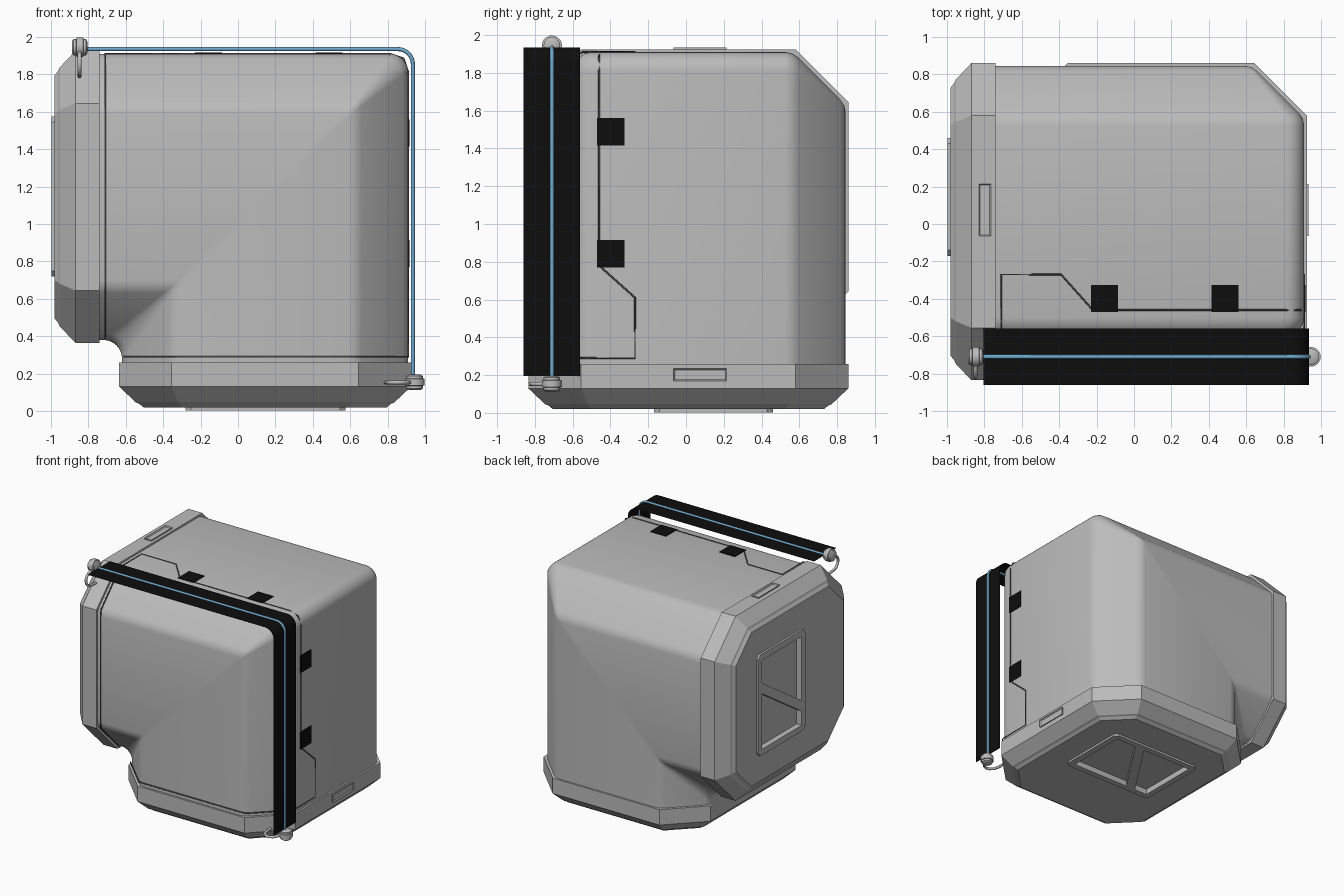
import bpy, bmesh, math
from mathutils import Vector

if "Cube" in bpy.data.objects:
    bpy.data.objects.remove(bpy.data.objects["Cube"])


def material(name, rgb):
    m = bpy.data.materials.new(name)
    m.diffuse_color = (*rgb, 1)
    m.use_nodes = True
    m.node_tree.nodes["Principled BSDF"].inputs["Base Color"].default_value = m.diffuse_color
    return m


GREY = material("grey shell", (0.50, 0.50, 0.50))
SEAM = material("dark seam", (0.08, 0.08, 0.08))
BLACK = material("black", (0.004, 0.004, 0.004))
BLUE = material("blue", (0.16, 0.40, 0.62))


# The duct is symmetric: swapping x+1 with z turns the lower end into the left end
def swap(p):
    return Vector((p[2] - 1, p[1], p[0] + 1))


def mesh_object(name, bm, mat, swapped=False, smooth=None):
    bm = bm.copy()
    if swapped:
        for v in bm.verts:
            v.co = swap(v.co)
    bmesh.ops.recalc_face_normals(bm, faces=bm.faces)
    me = bpy.data.meshes.new(name)
    bm.to_mesh(me)
    me.materials.append(mat)
    ob = bpy.data.objects.new(name, me)
    bpy.context.collection.objects.link(ob)
    if smooth:
        bpy.ops.object.select_all(action='DESELECT')
        ob.select_set(True)
        bpy.context.view_layer.objects.active = ob
        bpy.ops.object.shade_smooth_by_angle(angle=math.radians(smooth))
    return ob


def pair(name, bm, mat, smooth=None):
    return [mesh_object("lower_" + name, bm, mat, False, smooth),
            mesh_object("side_" + name, bm, mat, True, smooth)]


def loft(rings, closed=True, caps=True):
    bm = bmesh.new()
    vs = [[bm.verts.new(p) for p in r] for r in rings]
    n = len(rings[0])
    for a, b in zip(vs, vs[1:]):
        for i in range(n if closed else n - 1):
            j = (i + 1) % n
            bm.faces.new((a[i], a[j], b[j], b[i]))
    if caps:
        bm.faces.new(vs[0])
        bm.faces.new(vs[-1])
    return bm


def tube(name, pts, radius, mat):
    cu = bpy.data.curves.new(name, 'CURVE')
    cu.dimensions = '3D'
    cu.bevel_depth = radius
    cu.bevel_resolution = 2
    cu.use_fill_caps = True
    sp = cu.splines.new('POLY')
    sp.points.add(len(pts) - 1)
    for q, p in zip(sp.points, pts):
        q.co = (*p, 1)
    sp.use_smooth = True
    cu.materials.append(mat)
    bpy.context.collection.objects.link(bpy.data.objects.new(name, cu))


def octagon(x0, x1, y0, y1, c):
    return [(x0 + c, y0), (x1 - c, y0), (x1, y0 + c), (x1, y1 - c),
            (x1 - c, y1), (x0 + c, y1), (x0, y1 - c), (x0, y0 + c)]


def bend(corner_x, r, start, n=8):
    """Path from the left end, round the corner, down to the lower end."""
    cx, cz = corner_x - r, corner_x + 1 - r
    arc = [(cx + r * math.sin(t), cz + r * math.cos(t))
           for t in (math.pi / 2 * i / n for i in range(n + 1))]
    return [(start - 1, corner_x + 1)] + arc + [(corner_x, start)]


# Bent octagonal body with softened long edges
prof = [Vector(p) for p in octagon(0, 1.53, -0.82, 0.845, 0.28)]
soft = []
for i, p in enumerate(prof):
    a = p + (prof[i - 1] - p).normalized() * 0.04
    b = p + (prof[(i + 1) % 8] - p).normalized() * 0.04
    soft += [a, (a + b + 2 * p) / 4, b]
lines = []
for d, y in soft:
    r = max(0.02, 0.1 - 0.08 * min(d, 1.53 - d) / 0.28)
    lines.append([(x, y, z) for x, z in bend(0.91 - d, r, 0.2)])
mesh_object("bent_body", loft(list(zip(*lines))), GREY, smooth=40)

# Tapered end collars, each with a raised plate and two cut windows
rings = []
for h, inset in ((0.26, 0), (0.13, 0), (0.045, 0.09), (0.04, 0.105), (0.02, 0.13)):
    o = octagon(-0.635 + inset, 0.925 - inset, -0.835 + inset, 0.86 - inset,
                0.28 - 0.6 * inset)
    rings.append([(x, y, h) for x, y in o])
collars = pair("collar", loft(rings), GREY)


def prism(outline, h0, h1):
    return loft([[(x, y, h) for x, y in outline] for h in (h0, h1)])


plates = pair("end_plate", prism(octagon(-0.28, 0.575, -0.17, 0.46, 0.03), 0.003, 0.03), GREY)
windows = (
    [(0.52, -0.12), (0.52, 0.41), (0.33, 0.41), (-0.02, -0.12)],
    [(0.24, 0.41), (-0.23, 0.41), (-0.23, -0.12), (-0.11, -0.12)])
for w in windows:
    for k, cutter in enumerate(pair("window_cutter", prism(w, -0.1, 0.05), GREY)):
        cutter.hide_render = True
        cutter.hide_viewport = True
        cutter.display_type = 'WIRE'
        for ob in (collars[k], plates[k]):
            m = ob.modifiers.new("window", 'BOOLEAN')
            m.operation = 'DIFFERENCE'
            m.solver = 'EXACT'
            m.object = cutter

# Recessed latch on the outer side of each collar
latch = loft([[(x, y, z) for y, z in ((-0.065, 0.17), (0.215, 0.17), (0.215, 0.235), (-0.065, 0.235))]
              for x in (0.92, 0.934)])
latch.faces.ensure_lookup_table()
bmesh.ops.recalc_face_normals(latch, faces=latch.faces)
front = [f for f in latch.faces if f.normal.x > 0.9]
bmesh.ops.inset_region(latch, faces=front, thickness=0.01)
bmesh.ops.translate(latch, verts=front[0].verts, vec=(-0.008, 0, 0))
pair("latch", latch, GREY)

# Seam of the front door
seam = [(0.885, -0.46, 1.885), (0.91, -0.46, 1.81), (0.91, -0.46, 0.78), (0.91, -0.27, 0.61),
        (0.91, -0.27, 0.29), (0.91, -0.55, 0.29), (0.9, -0.57, 0.29), (0.65, -0.813, 0.29),
        (0.62, -0.82, 0.29), (-0.33, -0.82, 0.29), (-0.36, -0.813, 0.29), (-0.61, -0.565, 0.29)]
tube("lower_door_seam", seam, 0.005, SEAM)
tube("side_door_seam", [swap(p) for p in seam], 0.005, SEAM)

# Black hinge pads
for z in (0.77, 1.415):
    pad = loft([[(x, -0.47, z), (x, -0.325, z), (x, -0.325, z + 0.145), (x, -0.47, z + 0.145)]
                for x in (0.908, 0.916)])
    pair("hinge_pad", pad, BLACK)

# Wide black strap with a blue cord along its middle
path = bend(0.935, 0.08, 0.195)
mesh_object("strap", loft([[(x, -0.86, z), (x, -0.56, z)] for x, z in path],
                          closed=False, caps=False), BLACK)
tube("cord", [(x, -0.71, z) for x, z in path], 0.011, BLUE)

# Cord end knobs with curled hooks
knob = loft([[(0.945 + r * math.cos(t), -0.71 + r * math.sin(t), h)
              for t in (math.tau * i / 20 for i in range(20))]
             for h, r in ((0.112, 0.032), (0.12, 0.044), (0.135, 0.044), (0.137, 0.053),
                          (0.172, 0.053), (0.174, 0.044), (0.187, 0.044), (0.195, 0.03))])
pair("knob", knob, GREY, smooth=40)
hook = [(0.92, -0.73, 0.153), (0.91, -0.78, 0.153), (0.89, -0.81, 0.153), (0.86, -0.822, 0.153),
        (0.83, -0.815, 0.153), (0.805, -0.79, 0.153), (0.795, -0.75, 0.153), (0.79, -0.69, 0.153)]
tube("lower_hook", hook, 0.011, GREY)
tube("side_hook", [swap(p) for p in hook], 0.011, GREY)
